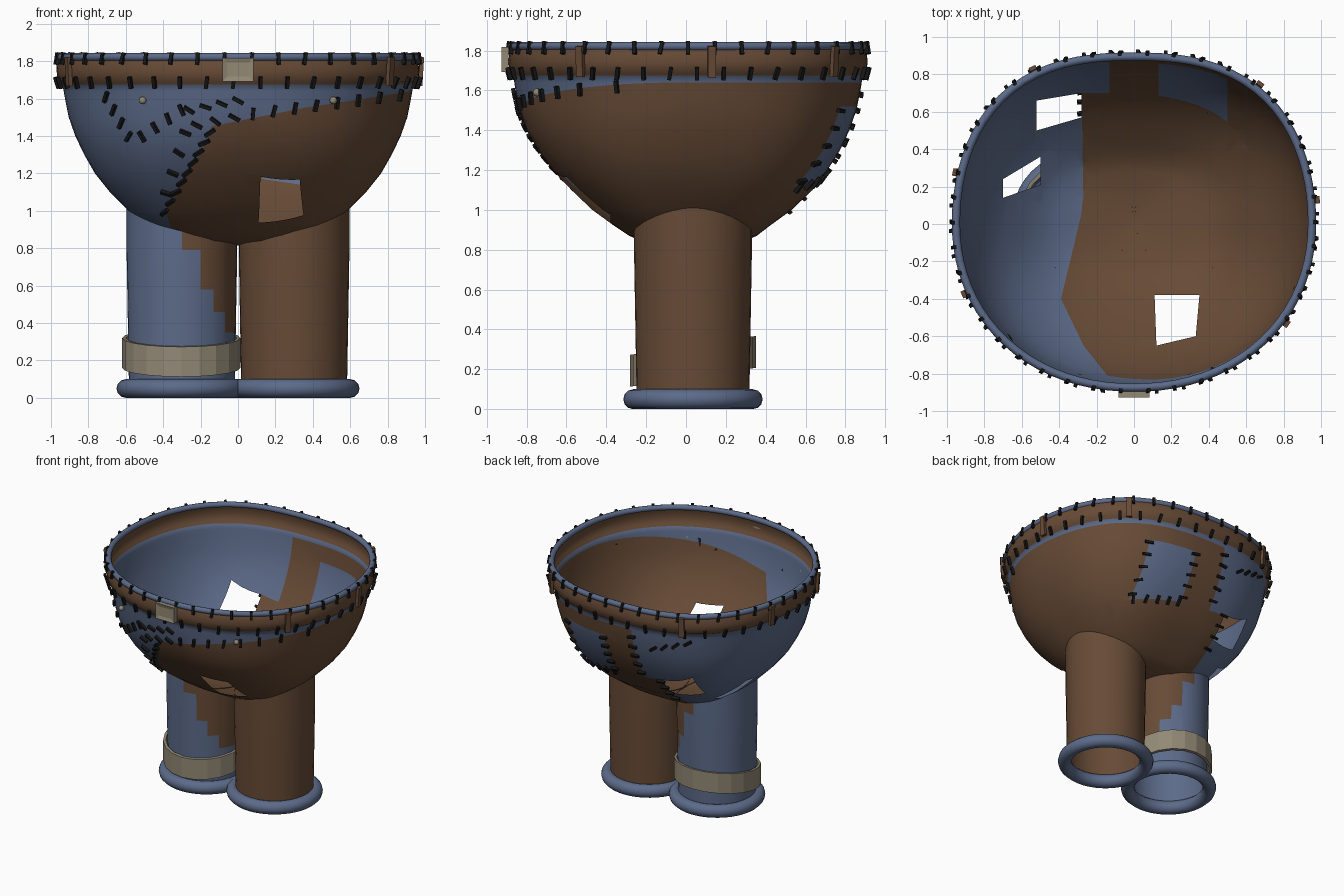
import bpy, bmesh, math, random
from mathutils import Vector, Matrix

if "Cube" in bpy.data.objects:
    bpy.data.objects.remove(bpy.data.objects["Cube"])

random.seed(4)


def material(name, rgb):
    m = bpy.data.materials.new(name)
    m.diffuse_color = (*rgb, 1)
    m.use_nodes = True
    m.node_tree.nodes["Principled BSDF"].inputs["Base Color"].default_value = m.diffuse_color
    return m


BLUE = material("denim blue", (0.108, 0.147, 0.252))
BROWN = material("brown cloth", (0.136, 0.070, 0.037))
TAN = material("tan metal", (0.290, 0.252, 0.178))
BLACK = material("black thread", (0.008, 0.008, 0.008))


def finish(bm, name, mats, smooth=True):
    me = bpy.data.meshes.new(name)
    bmesh.ops.recalc_face_normals(bm, faces=bm.faces[:])
    for f in bm.faces:
        f.smooth = smooth
    bm.to_mesh(me)
    bm.free()
    for m in mats:
        me.materials.append(m)
    ob = bpy.data.objects.new(name, me)
    bpy.context.collection.objects.link(ob)
    return ob


def interp(table, v, k=1):
    if v <= table[0][0]:
        return table[0][k]
    for a, b in zip(table, table[1:]):
        if v <= b[0]:
            return a[k] + (b[k] - a[k]) * (v - a[0]) / (b[0] - a[0])
    return table[-1][k]


# Bowl profile: height, half width, half depth, depth offset
LEVELS = [(0.815, 0.02, 0.02, 0.035), (0.84, 0.28, 0.25, 0.035), (0.87, 0.40, 0.32, 0.035),
          (0.92, 0.49, 0.39, 0.03), (1.0, 0.585, 0.50, 0.03), (1.1, 0.685, 0.605, 0.03),
          (1.2, 0.765, 0.69, 0.02), (1.3, 0.822, 0.758, 0.015), (1.4, 0.87, 0.81, 0.01),
          (1.5, 0.905, 0.845, 0.01), (1.6, 0.925, 0.866, 0.01), (1.64, 0.932, 0.872, 0.01),
          (1.675, 0.94, 0.878, 0.01), (1.69, 0.962, 0.895, 0.01), (1.745, 0.970, 0.902, 0.01),
          (1.805, 0.962, 0.895, 0.01), (1.825, 0.95, 0.883, 0.01)]


def power(back, z):
    low = 1 - min(1, max(0, (z - 0.95) / 0.6))
    return 2.12 + 0.55 * low + 0.35 * max(0, back)


def wall(t, z):
    rx, ry, cy = (interp(LEVELS, z, k) for k in (1, 2, 3))
    c, s = math.cos(t), math.sin(t)
    n = power(s, z)
    r = (abs(c) ** n + abs(s) ** n) ** (-1 / n)
    return Vector((rx * r * c, cy + ry * r * s, z))


def height_at(x, y):
    lo, hi = 0.815, 1.6
    for _ in range(30):
        z = (lo + hi) / 2
        edge = wall(math.atan2((y - 0.03) / interp(LEVELS, z, 2), x / interp(LEVELS, z, 1)), z)
        if math.hypot(x, y - 0.03) > math.hypot(edge.x, edge.y - 0.03):
            lo = z
        else:
            hi = z
    return lo


def angle_at(x, z, back):
    lo, hi = 0.0, math.pi
    for _ in range(30):
        t = (lo + hi) / 2
        lo, hi = (t, hi) if wall(t if back else -t, z).x > x else (lo, t)
    return lo if back else -lo


def cut(bm, a, b, axis, near):
    """Split nearby faces along line a-b drawn in the xy (axis 2) or xz (axis 1) plane."""
    k = 1 if axis == 2 else 2
    co, no = Vector((a[0], 0, 0)), Vector((b[1] - a[1], 0, 0))
    co[k], no[k] = a[1], a[0] - b[0]
    fs = [f for f in bm.faces if near(f.calc_center_median())
          and all(min(a[i], b[i]) - 0.08 < f.calc_center_median()[j] < max(a[i], b[i]) + 0.08
                  for i, j in ((0, 0), (1, k)))]
    geom = fs + list({e for f in fs for e in f.edges}) + list({v for f in fs for v in f.verts})
    bmesh.ops.bisect_plane(bm, geom=geom, plane_co=co, plane_no=no, dist=1e-4)


# Bowl-shaped waist with patch seams cut into it
SIDE_SEAM = [(-0.8, -0.15), (-0.65, -0.27), (-0.4, -0.39), (0.1, -0.27), (0.70, -0.28)]  # y, x
FRONT_SEAM = [(-0.15, 1.45), (0.35, 1.55), (0.93, 1.64)]                                 # x, z
PATCH_LOW = [(0.13, 1.17), (0.5, 1.115)]                                                 # x, z
HOLES = [[(0.11, -0.38), (0.35, -0.38), (0.33, -0.60), (0.12, -0.65)],
         [(-0.52, 0.50), (-0.28, 0.57), (-0.28, 0.70), (-0.52, 0.66)],
         [(-0.70, 0.14), (-0.50, 0.21), (-0.50, 0.36), (-0.70, 0.24)]]
SEG = 80
bm = bmesh.new()
rings = [[bm.verts.new(wall(2 * math.pi * i / SEG, l[0])) for i in range(SEG)] for l in LEVELS]
bm.faces.new(rings[0])
for a, b in zip(rings, rings[1:]):
    for i in range(SEG):
        j = (i + 1) % SEG
        bm.faces.new((a[i], a[j], b[j], b[i]))
for a, b in zip(SIDE_SEAM, SIDE_SEAM[1:]):
    cut(bm, a[::-1], b[::-1], 2, lambda c: c.z < 1.5)
for a, b in zip(FRONT_SEAM, FRONT_SEAM[1:]):
    cut(bm, a, b, 1, lambda c: c.y < 0.05)
for a, b in [((0.13, 1.1), (0.13, 1.52)), ((0.5, 1.1), (0.5, 1.52)), PATCH_LOW,
             ((0.13, 1.52), (0.5, 1.52)), ((-0.13, 1.15), (-0.13, 1.64))]:
    cut(bm, a, b, 1, lambda c: c.y > 0.4)
cut(bm, (-0.28, 0.7), (-0.13, 0.7), 2, lambda c: c.z < 1.6)
for h in HOLES:
    for a, b in zip(h, h[1:] + h[:1]):
        cut(bm, a, b, 2, lambda c: c.z < 1.5)


def inside(c, poly):
    s = [(b[0] - a[0]) * (c.y - a[1]) - (b[1] - a[1]) * (c.x - a[0])
         for a, b in zip(poly, poly[1:] + poly[:1])]
    return c.z < 1.5 and (min(s) > 0 or max(s) < 0)


def is_brown(c):
    if c.z > 1.68:
        return c.z < 1.805
    if c.z > (1.64 if c.y > 0 else interp(FRONT_SEAM, c.x)):
        return False
    if c.y > 0.3 and 0.13 < c.x < 0.5 and interp(PATCH_LOW, c.x) < c.z < 1.52:
        return False
    return c.x > (-0.13 if c.y > 0.7 else interp(SIDE_SEAM, c.y))


bmesh.ops.delete(bm, geom=[f for f in bm.faces
                           if any(inside(f.calc_center_median(), h) for h in HOLES)], context='FACES')
for f in bm.faces:
    f.material_index = int(is_brown(f.calc_center_median()))
finish(bm, "waist_bowl", [BLUE, BROWN])

# Rolled rim around the opening
cu = bpy.data.curves.new("rim", 'CURVE')
cu.dimensions = '3D'
cu.bevel_depth, cu.bevel_resolution = 0.022, 2
sp = cu.splines.new('POLY')
sp.points.add(SEG - 1)
for i, p in enumerate(sp.points):
    p.co = (*wall(2 * math.pi * i / SEG, 1.822), 1)
sp.use_cyclic_u = True
cu.materials.append(BLUE)
bpy.context.collection.objects.link(bpy.data.objects.new("rim", cu))

# Legs, following the bowl at the top; the left one has a stepped inner patch
STEPS = [(0.79, -0.30), (0.58, -0.20), (0.46, -0.13), (0.35, -0.07)]
CY = 0.035
for side, name in ((-1, "left_leg"), (1, "right_leg")):
    bm = bmesh.new()
    prev = None
    for z in (0.05, 0.2, 0.35, 0.46, 0.58, 0.79, None):
        r = 0.282 + 0.014 * min(1, (z or 0.8) / 0.8)
        ring = []
        for i in range(36):
            t = 2 * math.pi * i / 36
            x, y = side * 0.3 + r * math.cos(t), CY + r * math.sin(t)
            ring.append(bm.verts.new((x, y, z or height_at(x, y) + 0.004)))
        for i in range(36 if prev else 0):
            j = (i + 1) % 36
            bm.faces.new((prev[i], prev[j], ring[j], ring[i]))
        prev = ring
    if side < 0:
        for z, x in STEPS:
            bmesh.ops.bisect_plane(bm, geom=bm.verts[:] + bm.edges[:] + bm.faces[:],
                                   plane_co=(x, 0, 0), plane_no=(1, 0, 0), dist=1e-4)
    for f in bm.faces:
        c = f.calc_center_median()
        lim = next((x for z, x in STEPS if c.z > z), 9)
        f.material_index = int(side > 0 or c.x > lim)
    finish(bm, name, [BLUE, BROWN])
    # Rolled cuff at the foot of each leg
    bpy.ops.mesh.primitive_torus_add(major_segments=40, minor_segments=12, major_radius=0.3,
                                     minor_radius=0.05, location=(side * 0.3, CY, 0.05))
    cuff = bpy.context.object
    cuff.name = name.replace("leg", "cuff")
    cuff.data.materials.append(BLUE)
    bpy.ops.object.shade_smooth()

# Tilted faceted band on the left leg
bm = bmesh.new()
loops = []
for r, dz in ((0.316, -0.08), (0.316, 0.08), (0.296, 0.08), (0.296, -0.08)):
    loops.append([bm.verts.new((-0.303 + r * math.cos(t), CY + r * math.sin(t),
                                0.24 + dz + 0.15 * r * math.sin(t)))
                  for t in (2 * math.pi * i / 20 for i in range(20))])
for a, b in zip(loops, loops[1:] + loops[:1]):
    for i in range(20):
        bm.faces.new((a[i], a[(i + 1) % 20], b[(i + 1) % 20], b[i]))
finish(bm, "leg_band", [TAN], False)


def block(bm, t, z, size, lean=0, lift=0.0):
    """Box lying on the bowl wall: size is width, thickness, height."""
    u = (wall(t + 0.02, z) - wall(t - 0.02, z)).normalized()
    v = (wall(t, z + 0.06) - wall(t, z - 0.06)).normalized()
    n = u.cross(v).normalized()
    v = n.cross(u)
    rot = Matrix((u, -n, v)).transposed().to_4x4() @ Matrix.Rotation(lean, 4, 'Y')
    m = Matrix.Translation(wall(t, z) + n * lift) @ rot @ Matrix.Diagonal((*size, 1))
    bmesh.ops.create_cube(bm, size=1, matrix=m)


# Stitches around the belt and along the seams
THREAD = (0.019, 0.02, 0.064)
bm = bmesh.new()
for i in range(42):
    t = 2 * math.pi * i / 42
    block(bm, t, 1.812, THREAD, random.uniform(-0.05, 0.25), 0.014)
    block(bm, t + 0.05, 1.688, THREAD, random.uniform(-0.05, 0.25), 0.012)


def stitch_line(a, b, count, lean, back=False):
    for i in range(count):
        k = i / (count - 1)
        x, z = (a[j] + (b[j] - a[j]) * k for j in (0, 1))
        block(bm, angle_at(x, z, back), z, THREAD, lean + random.uniform(-0.15, 0.15), 0.011)


stitch_line((0.08, 1.52), (0.86, 1.62), 8, 0.1)
stitch_line((-0.15, 1.42), (-0.39, 1.0), 9, 1.0)
stitch_line((-0.28, 1.42), (-0.38, 1.1), 4, 2.1)
stitch_line((-0.70, 1.61), (-0.58, 1.40), 4, 0.7)
stitch_line((-0.51, 1.40), (-0.30, 1.54), 4, -0.3)
stitch_line((-0.26, 1.54), (0.0, 1.59), 4, 2.0)
stitch_line((-0.22, 1.46), (-0.02, 1.50), 3, 2.1)
stitch_line((0.13, 1.50), (0.13, 1.20), 5, 1.5, True)
stitch_line((0.50, 1.50), (0.50, 1.15), 5, 1.5, True)
stitch_line((0.15, 1.165), (0.48, 1.12), 5, 0.1, True)
stitch_line((-0.13, 1.58), (-0.13, 1.25), 5, 1.5, True)
stitch_line((-0.27, 1.2), (-0.27, 1.0), 4, 1.4, True)
stitch_line((-0.30, 1.52), (-0.55, 1.60), 4, 0.9, True)
finish(bm, "stitches", [BLACK], False)

# Belt loops
bm = bmesh.new()
for x, y in ((-0.97, 0.27), (-0.9, -0.38), (-0.55, 0.83), (0.8, -0.53), (0.98, 0.12), (0.67, 0.73)):
    block(bm, math.atan2(y / 0.9, x / 0.97), 1.745, (0.04, 0.022, 0.155), 0, 0.013)
finish(bm, "belt_loops", [BROWN], False)

# Square buckle with an inset centre, and two rivets
bm = bmesh.new()
m = Matrix.Translation((0, -0.909, 1.755)) @ Matrix.Diagonal((0.165, 0.036, 0.125, 1))
bmesh.ops.create_cube(bm, size=1, matrix=m)
bm.normal_update()
front = [f for f in bm.faces if f.normal.y < -0.9]
bmesh.ops.inset_region(bm, faces=front, thickness=0.036)
bmesh.ops.translate(bm, vec=(0, 0.008, 0), verts=front[0].verts[:])
finish(bm, "buckle", [TAN], False)
bm = bmesh.new()
for x in (-0.5, 0.5):
    p = wall(angle_at(x, 1.59, False), 1.59)
    bmesh.ops.create_uvsphere(bm, u_segments=12, v_segments=8, radius=0.02,
                              matrix=Matrix.Translation(p * 1.0 + Vector((x * 0.02, -0.015, 0))))
finish(bm, "rivets", [TAN])
